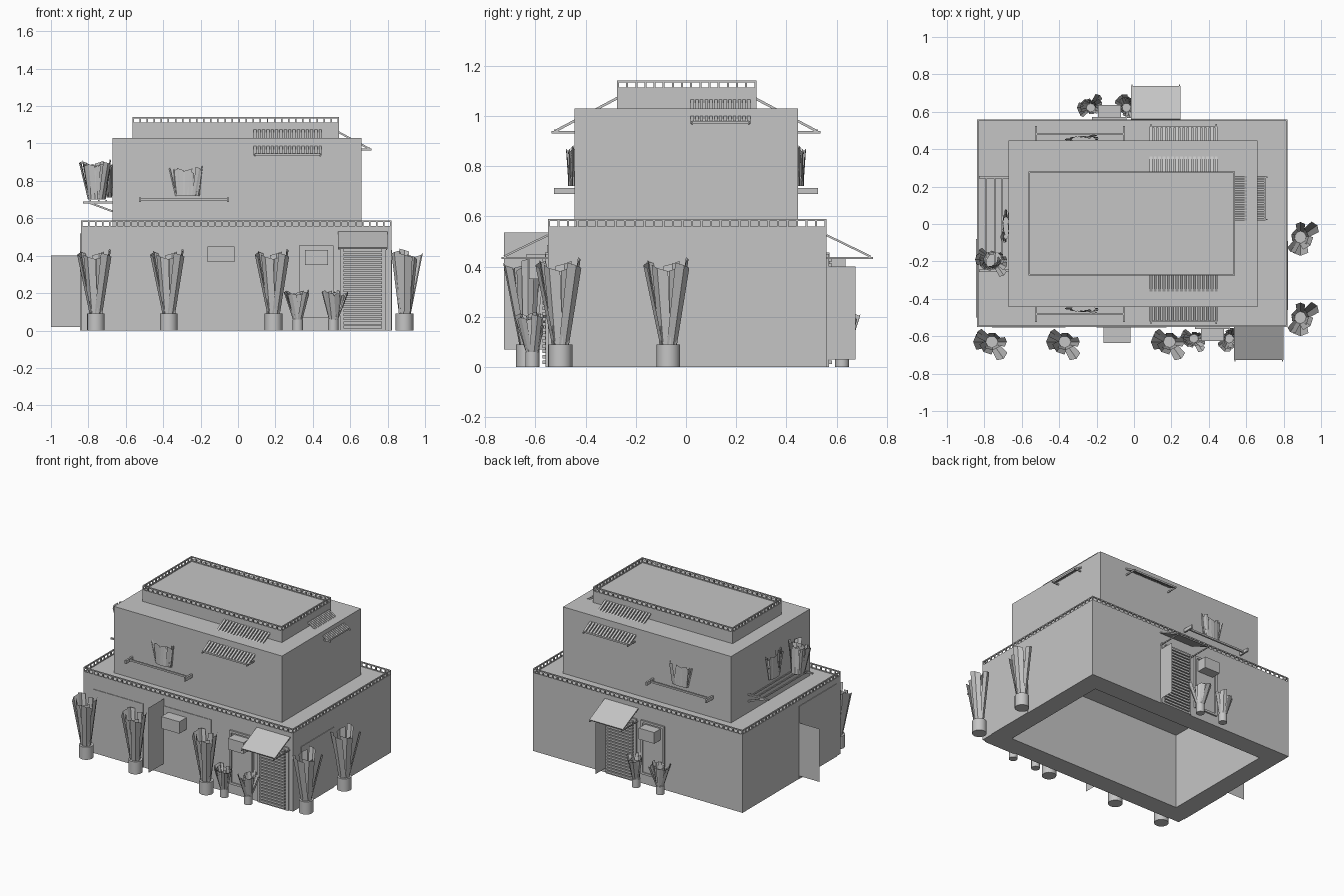
import bpy, bmesh, math
from mathutils import Matrix, Vector

cube = bpy.data.objects.get("Cube")
if cube:
    bpy.data.objects.remove(cube)

grey = bpy.data.materials.new("plain_grey")
grey.use_nodes = True
GREY = (0.56, 0.56, 0.56, 1)
grey.diffuse_color = GREY
grey.node_tree.nodes["Principled BSDF"].inputs["Base Color"].default_value = GREY
I = Matrix.Identity(4)


def finish(name, bm, m=I, closed=True):
    bm.transform(m)
    if closed:
        bmesh.ops.recalc_face_normals(bm, faces=bm.faces)
    me = bpy.data.meshes.new(name)
    bm.to_mesh(me)
    bm.free()
    me.materials.append(grey)
    ob = bpy.data.objects.new(name, me)
    bpy.context.collection.objects.link(ob)
    return ob


def add_box(bm, x0, x1, y0, y1, z0, z1):
    m = Matrix.Translation(((x0 + x1) / 2, (y0 + y1) / 2, (z0 + z1) / 2))
    m = m @ Matrix.Diagonal((x1 - x0, y1 - y0, z1 - z0, 1))
    bmesh.ops.create_cube(bm, size=1, matrix=m)


def add_bar(bm, a, b, w, t):
    """Bar from a to b, w wide along x (or y if it runs along x), t thick."""
    a, b = Vector(a), Vector(b)
    d = (b - a).normalized()
    side = Vector((1, 0, 0)) if abs(d.x) < 0.9 else Vector((0, 1, 0))
    up = d.cross(side).normalized()
    rot = Matrix((side * w, up * t, b - a)).transposed().to_4x4()
    bmesh.ops.create_cube(bm, size=1, matrix=Matrix.Translation((a + b) / 2) @ rot)


def box(name, *dims, m=I):
    bm = bmesh.new()
    add_box(bm, *dims)
    return finish(name, bm, m)


def sheet(name, a, b, z0, z1):
    """Upright sheet without thickness between two ground points."""
    bm = bmesh.new()
    bm.faces.new([bm.verts.new((*p, z)) for p, z in ((a, z0), (b, z0), (b, z1), (a, z1))])
    finish(name, bm, closed=False)


def facing(angle, x=0, y=0):
    """Places a piece modelled on a wall facing -y onto another wall."""
    return Matrix.Translation((x, y, 0)) @ Matrix.Rotation(math.radians(angle), 4, 'Z')


EAST, WEST = facing(90), facing(-90)
MIRROR = Matrix.Diagonal((1, -1, 1, 1))


# Three stacked storeys; the lowest is a thick shell open underneath
def lower_storey():
    bm = bmesh.new()
    add_box(bm, -0.84, 0.82, -0.55, 0.56, 0, 0.555)
    floor = min(bm.faces, key=lambda f: f.calc_center_median().z)
    bmesh.ops.inset_region(bm, faces=[floor], thickness=0.135, use_boundary=True,
                           use_even_offset=True)
    walls = bmesh.ops.extrude_discrete_faces(bm, faces=[floor])["faces"]
    bmesh.ops.translate(bm, verts=walls[0].verts, vec=(0, 0, 0.54))
    finish("lower_storey", bm)


lower_storey()
box("middle_storey", -0.67, 0.66, -0.445, 0.447, 0.55, 1.03)
box("top_storey", -0.565, 0.54, -0.275, 0.28, 1.02, 1.108)


# Roof railings
def railing(name, x0, x1, y0, y1, z, h=0.034, pitch=0.038, w=0.008):
    bm = bmesh.new()
    for lo, hi in ((z, z + 0.005), (z + h - w, z + h)):
        for y in (y0, y1 - w):
            add_box(bm, x0, x1, y, y + w, lo, hi)
        for x in (x0, x1 - w):
            add_box(bm, x, x + w, y0, y1, lo, hi)
    nx, ny = round((x1 - x0) / pitch), round((y1 - y0) / pitch)
    for i in range(nx + 1):
        x = x0 + (x1 - x0 - w) * i / nx
        for y in (y0, y1 - w):
            add_box(bm, x, x + w, y, y + w, z, z + h)
    for i in range(1, ny):
        y = y0 + (y1 - y0 - w) * i / ny
        for x in (x0, x1 - w):
            add_box(bm, x, x + w, y, y + w, z, z + h)
    finish(name, bm)


railing("lower_railing", -0.84, 0.82, -0.55, 0.56, 0.555)
railing("top_railing", -0.565, 0.54, -0.275, 0.28, 1.108)


# Slatted awnings that run down from the top storey past the roof edge
def slat_awning(name, x0, x1, y0, z0, y1, z1, wall, m, n=15):
    bm = bmesh.new()
    step = (x1 - x0) / n
    for i in range(n + 1):
        x = x0 + step * i
        add_bar(bm, (x, y0, z0), (x, y1, z1), step * 0.65, 0.01)
    add_bar(bm, (x0, y1, z1), (x1, y1, z1), 0.01, 0.012)
    for x in (x0, x1):
        add_bar(bm, (x, y1 - 0.015, z1 - 0.005), (x, wall, z1 - 0.005), 0.006, 0.01)
    finish(name, bm, m)


for side, m in (("front", I), ("back", MIRROR)):
    slat_awning(side + "_slat_awning", 0.09, 0.44, -0.27, 1.073, -0.52, 0.94, -0.43, m)
slat_awning("side_slat_awning", 0.025, 0.25, -0.535, 1.062, -0.7, 0.973, -0.65, EAST, 12)

# Each leaf: direction in degrees, then reach, height and width as shares
LEAVES = ((180, 1.0, 0.93, 1.0), (145, 0.95, 0.97, 0.6), (230, 0.7, 0.9, 1.0),
          (275, 0.45, 0.87, 1.0), (305, 1.1, 0.93, 0.8), (0, 0.8, 1.0, 0.6),
          (70, 0.5, 0.95, 0.8))


# Folded-leaf plants, with or without a pot
def plant(name, m, base, height, spread, width, layers=1, pot=0, root=0.3):
    if pot:
        bm = bmesh.new()
        bmesh.ops.create_cone(bm, cap_ends=True, segments=16, radius1=pot, radius2=pot,
                              depth=base, matrix=Matrix.Translation((0, 0, base / 2)))
        ob = finish(name + "_pot", bm, m)
        for f in ob.data.polygons:
            f.use_smooth = len(f.vertices) == 4
    bm = bmesh.new()
    low = base * 0.8 if pot else base
    for i, (angle, reach, tall, wide) in enumerate(LEAVES * layers):
        layer = i // len(LEAVES)
        a = math.radians(angle + 27 * layer)
        out = Vector((math.cos(a), math.sin(a), 0))
        side = Vector((-out.y, out.x, 0))
        w = width * wide / 2
        start = out * spread * root + Vector((0, 0, low))
        end = out * spread * reach * (1 - 0.2 * layer)
        end.z = low + (height - low) * tall * (1 - 0.08 * layer)
        lean = Vector((0, 0, w * (0.3 if i % 2 else -0.3)))
        rows = []
        for c, s, t in ((start, side * w * 0.7, lean * 0), (end, side * w, lean)):
            fold = out * s.length * 0.4
            rows.append([bm.verts.new(p) for p in (c - s - fold - t, c, c + s - fold + t)])
        for k in (0, 1):
            bm.faces.new((rows[0][k], rows[0][k + 1], rows[1][k + 1], rows[1][k]))
    finish(name + "_leaves", bm, m, closed=False)


for i, x in enumerate((-0.76, -0.37, 0.19)):
    plant(f"front_plant_{i}", facing(0, x, -0.63), 0.09, 0.43, 0.1, 0.085, pot=0.047)
for i, y in enumerate((-0.5, -0.07)):
    plant(f"side_plant_{i}", facing(90, 0.89, y), 0.09, 0.43, 0.1, 0.085, pot=0.047)


# Ground-floor group: shutter, canopy, window with cabinet and two small plants
def shop_group(side, m):
    box(side + "_shutter_frame", 0.545, 0.79, -0.56, -0.54, 0, 0.45, m=m)
    bm = bmesh.new()
    for i in range(20):
        z = 0.012 + i * 0.0215
        add_box(bm, 0.565, 0.77, -0.572, -0.55, z, z + 0.014)
    finish(side + "_shutter_slats", bm, m)
    bm = bmesh.new()
    add_bar(bm, (0.667, -0.55, 0.525), (0.667, -0.725, 0.44), 0.265, 0.008)
    for x in (0.54, 0.794):
        add_bar(bm, (x, -0.735, 0.434), (x, -0.55, 0.434), 0.006, 0.008)
    finish(side + "_canopy", bm, m)
    bm = bmesh.new()
    for x in (0.325, 0.495):
        add_box(bm, x, x + 0.015, -0.562, -0.54, 0.07, 0.455)
    for z in (0.07, 0.44):
        add_box(bm, 0.325, 0.51, -0.562, -0.54, z, z + 0.015)
    add_box(bm, 0.34, 0.495, -0.554, -0.54, 0.08, 0.44)
    finish(side + "_window", bm, m)
    box(side + "_wall_cabinet", 0.357, 0.48, -0.625, -0.55, 0.35, 0.43, m=m)
    for i, x in enumerate((0.32, 0.51)):
        plant(f"{side}_small_plant_{i}", m @ facing(70 * i, x, -0.612), 0.06, 0.215,
              0.075, 0.055, layers=2, pot=0.028)


shop_group("front", I)
shop_group("back", Matrix.Translation((-0.55, 0.01, 0)) @ MIRROR)

# Flat wall panels and the thin door leaves that stand open
sheet("back_open_leaf", (0.245, 0.56), (0.245, 0.675), 0.03, 0.4)
sheet("front_open_leaf", (-0.202, -0.725), (-0.202, -0.55), 0.07, 0.535)
sheet("west_open_leaf", (-1.0, -0.08), (-0.84, -0.08), 0.02, 0.4)
box("front_left_panel", -0.76, -0.365, -0.554, -0.545, 0, 0.455)
box("front_door_panel", -0.2, 0.175, -0.554, -0.545, 0.005, 0.485)
box("front_door_cabinet", -0.163, -0.02, -0.635, -0.55, 0.365, 0.45)
box("east_panel", 0.815, 0.824, -0.46, -0.09, 0, 0.43)
box("west_panel", -0.844, -0.835, -0.5, -0.08, 0, 0.52)

# Upper planter rails on the front and back walls
for side, m in (("front", I), ("back", MIRROR)):
    bm = bmesh.new()
    add_box(bm, -0.53, -0.05, -0.487, -0.475, 0.695, 0.707)
    for x in (-0.53, -0.06):
        add_box(bm, x, x + 0.012, -0.525, -0.43, 0.688, 0.712)
    finish(side + "_planter_rail", bm, m)
    squash = facing(0, -0.27, -0.452) @ Matrix.Diagonal((1, 0.28, 1, 1))
    plant(side + "_wall_plant", m @ squash, 0.72, 0.88, 0.1, 0.045, layers=2, root=0.65)

# West planter shelf with struts
bm = bmesh.new()
for d in (0.7, 0.74, 0.785):
    add_box(bm, -0.25, 0.25, -d - 0.008, -d, 0.687, 0.697)
for x in (-0.25, 0.25):
    add_box(bm, x - 0.006, x + 0.006, -0.83, -0.66, 0.68, 0.69)
    add_bar(bm, (x, -0.8, 0.685), (x, -0.665, 0.635), 0.01, 0.01)
finish("west_planter_shelf", bm, WEST)
plant("west_shelf_plant", facing(0, -0.755, -0.19), 0.7, 0.91, 0.095, 0.06, layers=3, root=0.5)
plant("west_wall_plant", facing(-90, -0.685, -0.02) @ Matrix.Diagonal((1, 0.3, 1, 1)),
      0.71, 0.89, 0.1, 0.05, layers=2, root=0.6)
